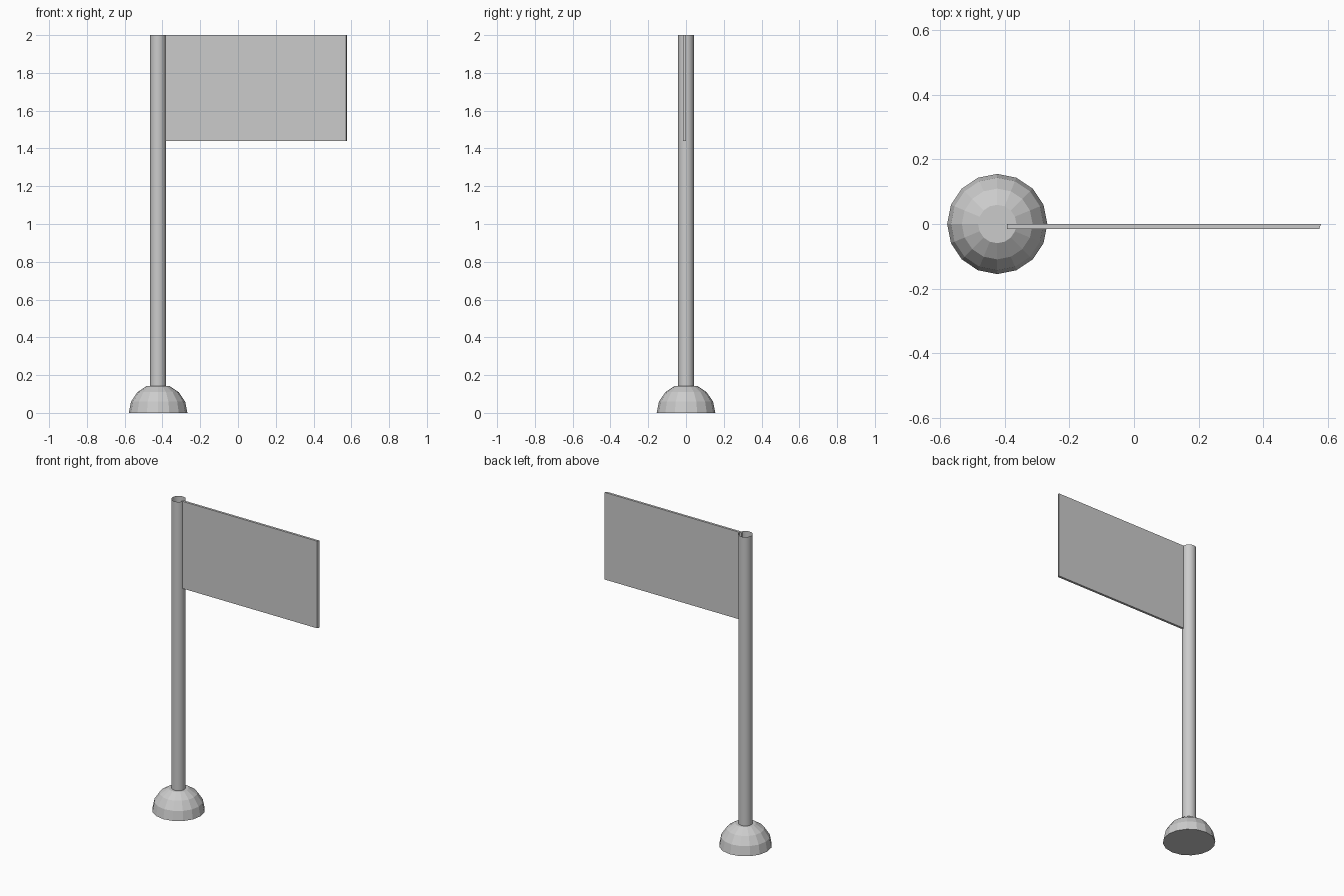
import bpy, bmesh, math

if "Cube" in bpy.data.objects:
    bpy.data.objects.remove(bpy.data.objects["Cube"])

POLE_X = -0.423


def make_object(name, bm):
    bmesh.ops.recalc_face_normals(bm, faces=bm.faces)
    mesh = bpy.data.meshes.new(name)
    bm.to_mesh(mesh)
    bm.free()
    obj = bpy.data.objects.new(name, mesh)
    bpy.context.collection.objects.link(obj)
    return obj


def lathe(name, profile, sides, cap_bottom=False, cap_top=False):
    """Stack rings of (radius, height) around the pole axis."""
    bm = bmesh.new()
    rings = []
    for r, z in profile:
        rings.append([bm.verts.new((POLE_X + r * math.cos(2 * math.pi * i / sides),
                                    r * math.sin(2 * math.pi * i / sides), z))
                      for i in range(sides)])
    for low, high in zip(rings, rings[1:]):
        for i in range(sides):
            j = (i + 1) % sides
            bm.faces.new((low[i], low[j], high[j], high[i]))
    if cap_bottom:
        bm.faces.new(rings[0][::-1])
    if cap_top:
        bm.faces.new(rings[-1])
    return make_object(name, bm)


# Faceted half-dome base with a flat top
R = 0.155
dome = [(R * math.cos(math.radians(a)), R * math.sin(math.radians(a)))
        for a in (0, 22.5, 45, 67.5)]
lathe("base", dome, 16, cap_bottom=True, cap_top=True)

# Smooth open-topped pole
pole = lathe("pole", [(0.042, dome[-1][1]), (0.042, 2.0)], 32)
for p in pole.data.polygons:
    p.use_smooth = True

# Thin flag panel, its free end slightly bevelled in plan
bm = bmesh.new()
outline = [(-0.393, -0.015), (0.573, -0.015), (0.578, 0.0), (-0.393, 0.0)]
face = bm.faces.new([bm.verts.new((x, y, 1.44)) for x, y in outline])
top = bmesh.ops.extrude_face_region(bm, geom=[face], use_keep_orig=True)
bmesh.ops.translate(bm, vec=(0, 0, 0.56),
                    verts=[v for v in top["geom"] if isinstance(v, bmesh.types.BMVert)])
make_object("flag", bm)
